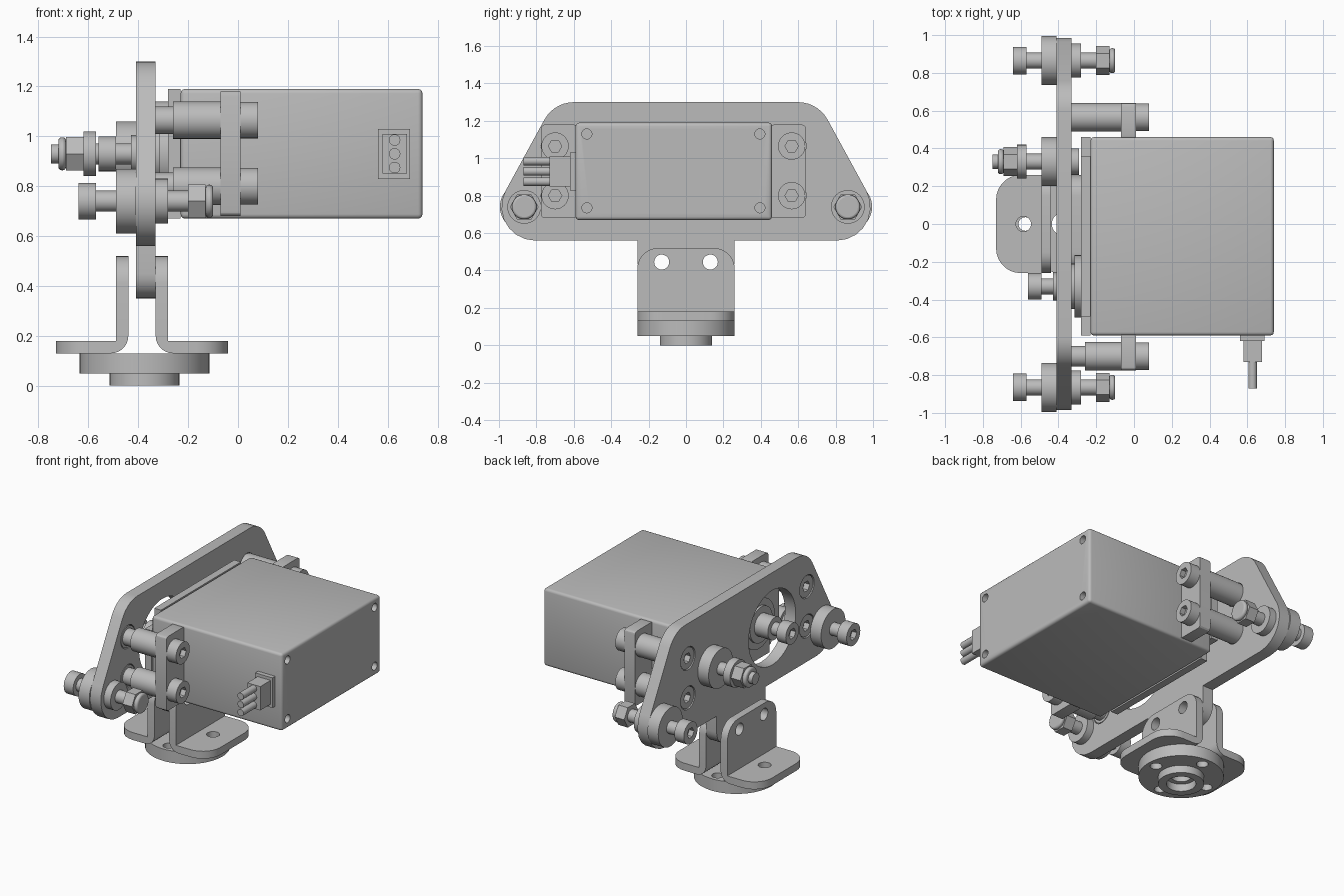
import bpy, bmesh, math
from mathutils import Matrix, Vector

if "Cube" in bpy.data.objects:
    bpy.data.objects.remove(bpy.data.objects["Cube"])

grey = bpy.data.materials.new("plain grey")
grey.use_nodes = True
grey.diffuse_color = (0.5, 0.5, 0.5, 1)
grey.node_tree.nodes["Principled BSDF"].inputs["Base Color"].default_value = (0.5, 0.5, 0.5, 1)

parts = []
# Each frame sends outline (u, v) and depth w to world axes
FRAMES = {
    "X": Matrix(((0, 0, 1, 0), (1, 0, 0, 0), (0, 1, 0, 0), (0, 0, 0, 1))),   # u=y, v=z
    "Y": Matrix(((0, 1, 0, 0), (0, 0, 1, 0), (1, 0, 0, 0), (0, 0, 0, 1))),   # u=z, v=x
    "Z": Matrix.Identity(4),                                                 # u=x, v=y
}


def circle(u, v, r, n=32):
    turn = 2 * math.pi / n
    return [(u + r * math.cos(i * turn), v + r * math.sin(i * turn)) for i in range(n)]


def rect(u0, u1, v0, v1):
    return [(u0, v0), (u1, v0), (u1, v1), (u0, v1)]


def fillet(pts, radii, n=7):
    """Round each corner of a polygon by its own radius."""
    out = []
    for i, (p, r) in enumerate(zip(pts, radii)):
        if r == 0:
            out.append(p)
            continue
        p = Vector(p)
        a = (Vector(pts[i - 1]) - p).normalized()
        b = (Vector(pts[(i + 1) % len(pts)]) - p).normalized()
        half = a.angle(b) / 2
        c = p + (a + b).normalized() * r / math.sin(half)
        s, e = p + a * r / math.tan(half) - c, p + b * r / math.tan(half) - c
        a0 = math.atan2(s.y, s.x)
        d = math.remainder(math.atan2(e.y, e.x) - a0, 2 * math.pi)
        out += [(c.x + r * math.cos(a0 + d * k / n), c.y + r * math.sin(a0 + d * k / n))
                for k in range(n + 1)]
    return out


def slab(name, axis, w0, w1, outline, holes=(), bevel=0, keep=True):
    """Extrude a flat outline with holes along an axis from w0 to w1."""
    curve = bpy.data.curves.new(name, "CURVE")
    curve.dimensions, curve.fill_mode = "2D", "BOTH"
    curve.extrude = (w1 - w0) / 2
    for ring in [outline, *holes]:
        spline = curve.splines.new("POLY")
        spline.points.add(len(ring) - 1)
        for point, (u, v) in zip(spline.points, ring):
            point.co = (u, v, 0, 1)
        spline.use_cyclic_u = True
    temp = bpy.data.objects.new("temp", curve)
    bpy.context.collection.objects.link(temp)
    deps = bpy.context.evaluated_depsgraph_get()
    mesh = bpy.data.meshes.new_from_object(temp.evaluated_get(deps))
    bpy.data.objects.remove(temp)
    mesh.transform(FRAMES[axis] @ Matrix.Translation((0, 0, (w0 + w1) / 2)))
    bm = bmesh.new()
    bm.from_mesh(mesh)
    bmesh.ops.remove_doubles(bm, verts=bm.verts, dist=1e-5)
    bmesh.ops.dissolve_limit(bm, angle_limit=0.01, verts=bm.verts, edges=bm.edges)
    bmesh.ops.recalc_face_normals(bm, faces=bm.faces)
    bm.to_mesh(mesh)
    bm.free()
    mesh.materials.clear()
    mesh.materials.append(grey)
    ob = bpy.data.objects.new(name, mesh)
    bpy.context.collection.objects.link(ob)
    if bevel:
        mod = ob.modifiers.new("edge", "BEVEL")
        mod.width, mod.segments, mod.limit_method = bevel, 3, "ANGLE"
    if keep:
        parts.append(ob)
    return ob


def rod(name, x0, x1, y, z, r, n=32, bevel=0):
    return slab(name, "X", x0, x1, circle(y, z, r, n), bevel=bevel)


def cap_head(name, x0, x1, y, z, r, side):
    """Cylinder screw head with a hex socket on the given side."""
    mid = (x0 + x1) / 2
    lo, hi = ((x0, mid), (mid, x1)) if side < 0 else ((mid, x1), (x0, mid))
    slab(name + "_socket", "X", *lo, circle(y, z, r), [circle(y, z, 0.036, 6)])
    rod(name + "_base", *hi, y, z, r)


def bolt_spots():
    return [(y, z) for y in (-0.70, 0.565) for z in (0.80, 1.065)]


# Main side plate with lower tab
half = [(0.26, 0.35), (0.26, 0.56), (1.11, 0.56), (0.706, 1.30)]
radii = [0.1, 0, 0.18, 0.18]
outline = fillet(half + [(-y, z) for y, z in reversed(half)], radii + radii[::-1])
tab_holes = [circle(s * 0.13, 0.445, 0.04) for s in (-1, 1)]
slab("side_plate", "X", -0.41, -0.33, outline,
     tab_holes + [circle(-0.33, 0.93, 0.25, 48)] + [circle(y, z, 0.077) for y, z in bolt_spots()])

# Pair of angle brackets, mirrored either side of the tab
for s, face, name in ((-1, -0.44, "outer"), (1, -0.33, "inner")):
    back, tip = face + s * 0.05, face + s * 0.29
    slab(name + "_bracket_wall", "X", min(face, back), max(face, back),
         fillet(rect(-0.26, 0.26, 0.2, 0.52), [0, 0, 0.11, 0.11]), tab_holes)
    slab(name + "_bracket_foot", "Z", 0.13, 0.18,
         fillet([(face + s * 0.07, -0.26), (tip, -0.26), (tip, 0.26), (face + s * 0.07, 0.26)],
                [0, 0.13, 0.13, 0]), [circle(-0.385 + s * 0.2, 0, 0.04)])
    slab(name + "_bracket_bend", "Y", -0.26, 0.26,
         fillet([(0.13, face), (0.2, face), (0.2, back), (0.18, back),
                 (0.18, face + s * 0.07), (0.13, face + s * 0.07)], [0.069, 0, 0, 0, 0, 0]))

# Round base flange with stepped boss
cx = -0.375
slab("base_disc", "Z", 0.05, 0.13, circle(cx, 0, 0.26, 56),
     [circle(cx, 0, 0.06)] + [circle(cx + 0.2 * math.cos(a * math.pi / 2),
                                     0.2 * math.sin(a * math.pi / 2), 0.036) for a in range(4)])
slab("base_boss", "Z", 0, 0.05, circle(cx, 0, 0.14, 40), [circle(cx, 0, 0.09)])

# Lower rollers with bolts and nuts
for y, side in ((-0.865, "right"), (0.865, "left")):
    z = 0.74
    rod(side + "_roller", -0.49, -0.41, y, z, 0.13, 48)
    cap_head(side + "_roller_bolt_head", -0.64, -0.57, y, z, 0.073, -1)
    rod(side + "_roller_bolt_shank", -0.60, -0.15, y, z, 0.042)
    rod(side + "_roller_washer", -0.33, -0.28, y, z, 0.09)
    rod(side + "_roller_nut", -0.20, -0.13, y, z, 0.077, 6)
    rod(side + "_roller_nut_cap", -0.13, -0.10, y, z, 0.066, bevel=0.012)

# Upper roller with its nut on the outside
y, z = 0.33, 0.93
rod("upper_roller", -0.49, -0.41, y, z, 0.13, 48)
rod("upper_roller_shank", -0.70, -0.33, y, z, 0.042)
rod("upper_roller_washer", -0.62, -0.57, y, z, 0.09)
rod("upper_roller_nut", -0.69, -0.62, y, z, 0.077, 6)
rod("upper_roller_nut_cap", -0.72, -0.69, y, z, 0.066, bevel=0.012)
rod("upper_roller_bolt_tip", -0.75, -0.72, y, z, 0.038)
rod("upper_roller_inner_head", -0.33, -0.29, y, z, 0.07)

# Output shaft and its centre screw
y = -0.33
rod("output_collar", -0.315, -0.27, y, z, 0.165, 48)
rod("output_step", -0.33, -0.31, y, z, 0.12, 40)
rod("output_hub", -0.43, -0.32, y, z, 0.075)
rod("output_screw_shank", -0.52, -0.42, y, z, 0.042)
cap_head("output_screw_head", -0.56, -0.49, y, z, 0.07, -1)

# Motor housing with drilled rear corners and notched front cover
y0, y1, z0, z1 = -0.59, 0.46, 0.67, 1.19
body = slab("motor_body", "X", -0.23, 0.74, rect(y0, y1, z0, z1), bevel=0.018)
for y in (-0.53, 0.395):
    for z in (0.735, 1.13):
        drill = slab("drill", "X", 0.68, 0.8, circle(y, z, 0.027, 20), keep=False)
        drill.hide_render = True
        mod = body.modifiers.new("hole", "BOOLEAN")
        mod.operation, mod.object = "DIFFERENCE", drill
        bpy.context.view_layer.objects.active = body
        while body.modifiers:
            bpy.ops.object.modifier_apply(modifier=body.modifiers[0].name)
        bpy.data.objects.remove(drill)
c = 0.1
slab("motor_front_cover", "X", -0.28, -0.23,
     [(y0 + c, z0), (y1 - c, z0), (y1 - c, z0 + c), (y1, z0 + c), (y1, z1 - c), (y1 - c, z1 - c),
      (y1 - c, z1), (y0 + c, z1), (y0 + c, z1 - c), (y0, z1 - c), (y0, z0 + c), (y0 + c, z0 + c)])

# Motor ears
for name, a, b in (("right", -0.775, -0.58), ("left", 0.45, 0.64)):
    slab(name + "_motor_ear", "X", -0.07, 0.01, fillet(rect(a, b, 0.68, 1.18), [0.02] * 4, 3))

# Mounting bolts and spacers
for y, z in bolt_spots():
    stop = -0.26 if y < 0 else -0.33
    rod("mount_spacer", stop, -0.07, y, z, 0.075)
    rod("mount_stud", -0.36, 0.02, y, z, 0.045 if y > 0 else 0.055)
    cap_head("mount_bolt_head", 0.01, 0.08, y, z, 0.073, 1)
    cap_head("plate_screw_head", -0.405, -0.33, y, z, 0.072, -1)

# Cable plug and three wires
slab("plug_flange", "Y", -0.62, -0.59, rect(0.828, 1.03, 0.562, 0.69))
slab("plug_body", "Y", -0.73, -0.62, rect(0.85, 1.01, 0.58, 0.677))
for k in (-1, 0, 1):
    slab("wire", "Y", -0.87, -0.73, circle(0.93 + k * 0.055, 0.628, 0.023, 20))

# Smooth round walls, keep edges crisp
bpy.ops.object.select_all(action="DESELECT")
for ob in parts:
    ob.select_set(True)
bpy.context.view_layer.objects.active = body
bpy.ops.object.shade_smooth_by_angle(angle=math.radians(30))
